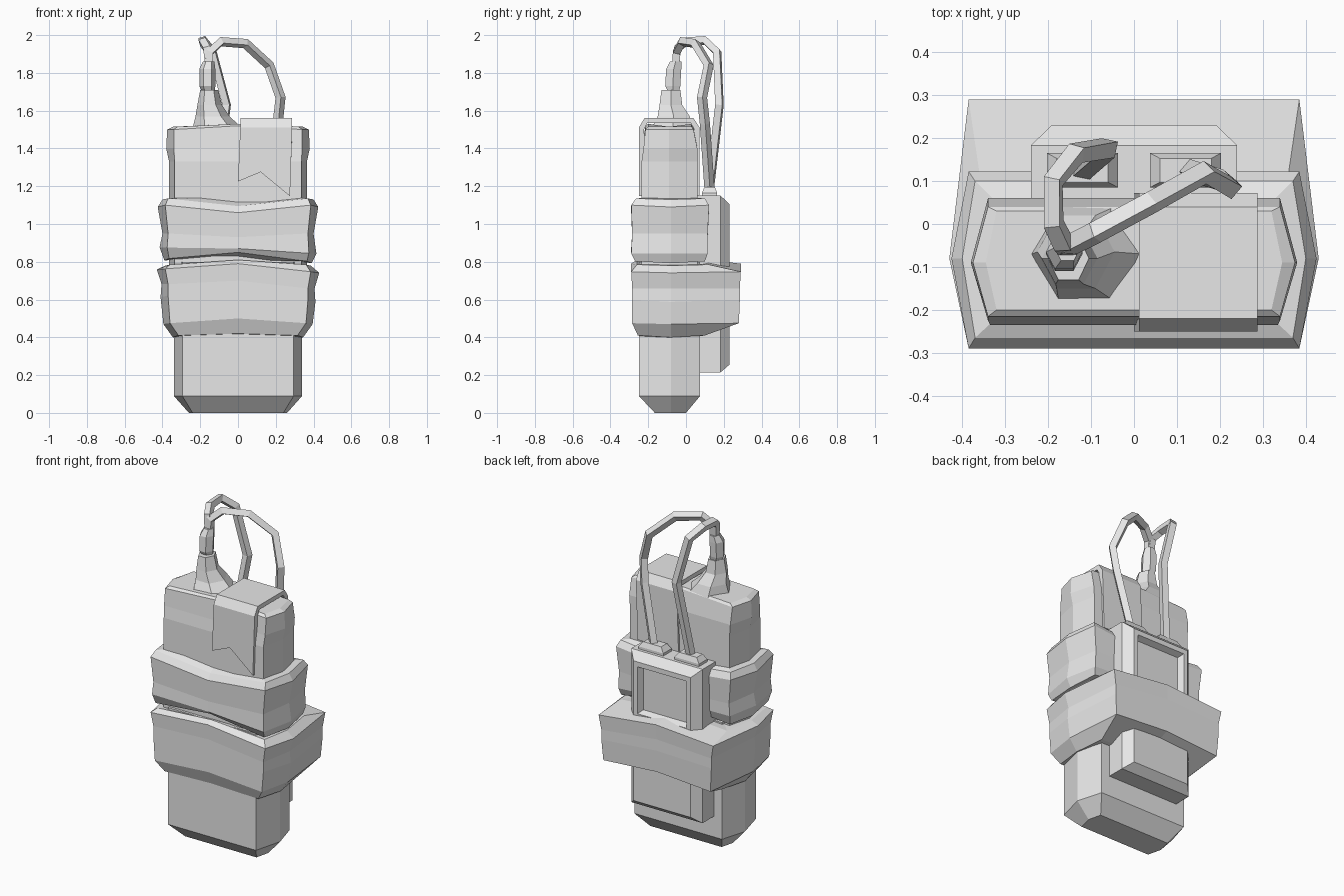
import bpy, bmesh
from mathutils import Vector

cube = bpy.data.objects.get("Cube")
if cube:
    bpy.data.objects.remove(cube, do_unlink=True)

grey = bpy.data.materials.new("plain_grey")
grey.use_nodes = True
grey.diffuse_color = (0.8, 0.8, 0.8, 1)
grey.node_tree.nodes["Principled BSDF"].inputs["Base Color"].default_value = (0.8, 0.8, 0.8, 1)


def finish(name, bm, recalc=True):
    if recalc:
        bmesh.ops.recalc_face_normals(bm, faces=bm.faces)
    mesh = bpy.data.meshes.new(name)
    bm.to_mesh(mesh)
    bm.free()
    mesh.materials.append(grey)
    obj = bpy.data.objects.new(name, mesh)
    bpy.context.scene.collection.objects.link(obj)
    return obj


def loft(name, rings):
    """Skin a stack of equal-length rings and cap both ends."""
    bm = bmesh.new()
    rows = [[bm.verts.new(p) for p in ring] for ring in rings]
    n = len(rows[0])
    for a, b in zip(rows, rows[1:]):
        for i in range(n):
            j = (i + 1) % n
            bm.faces.new((a[i], a[j], b[j], b[i]))
    bm.faces.new(rows[0])
    bm.faces.new(rows[-1])
    return finish(name, bm)


def hull(corner, side, front, back, z, centre=None, flank=None, tilt=0.0, mid=-0.08):
    """Eight-point ring: pointed flanks, with its own height at centre and flanks."""
    centre = z if centre is None else centre
    flank = z if flank is None else flank
    pts = [(-corner, front, z), (0, front, centre), (corner, front, z), (side, mid, flank),
           (corner, back, z), (0, back, centre), (-corner, back, z), (-side, mid, flank)]
    return [(x, y, h + tilt * x) for x, y, h in pts]


def rect(x, y, z0, z1):
    return [(-x, y, z0), (x, y, z0), (x, y, z1), (-x, y, z1)]


def hexagon(x0, x1, y0, y1, z):
    c, q = (y0 + y1) / 2, (x1 - x0) / 4
    return [(x0, c, z), (x0 + q, y0, z), (x1 - q, y0, z),
            (x1, c, z), (x1 - q, y1, z), (x0 + q, y1, z)]


# Main block: lower half with a tapered foot, upper half with a bevelled top
loft("lower_body", [
    hull(0.24, 0.26, -0.165, 0.0, 0.0),
    hull(0.295, 0.34, -0.25, 0.075, 0.09),
    hull(0.295, 0.34, -0.25, 0.075, 0.8)])
loft("upper_body", [
    hull(0.335, 0.365, -0.235, 0.06, 0.7, mid=-0.09),
    hull(0.335, 0.365, -0.235, 0.06, 1.33, mid=-0.09),
    hull(0.34, 0.38, -0.225, 0.06, 1.4, mid=-0.09),
    hull(0.34, 0.375, -0.215, 0.04, 1.5, 1.52, mid=-0.09),
    hull(0.32, 0.345, -0.2, 0.03, 1.515, 1.53, mid=-0.09)])

# Two padded bands wrapped around the block
loft("upper_band", [
    hull(0.27, 0.3, -0.2, 0.03, 0.81),
    hull(0.365, 0.39, -0.27, 0.1, 0.81, 0.85, 0.8, -0.02),
    hull(0.375, 0.415, -0.29, 0.115, 0.86, 0.87, 0.86, -0.04),
    hull(0.37, 0.4, -0.285, 0.115, 0.95, 0.93, 0.95),
    hull(0.385, 0.425, -0.29, 0.122, 1.1, 1.06, 1.09),
    hull(0.37, 0.4, -0.265, 0.1, 1.135, 1.095, 1.13),
    hull(0.3, 0.32, -0.2, 0.03, 1.14)])
loft("lower_band", [
    hull(0.27, 0.3, -0.2, 0.03, 0.4),
    hull(0.315, 0.345, -0.255, 0.1, 0.41, 0.42, 0.4),
    hull(0.36, 0.395, -0.285, 0.28, 0.475, 0.5, 0.47),
    hull(0.37, 0.41, -0.285, 0.285, 0.61, 0.63, 0.6, -0.03),
    hull(0.37, 0.405, -0.285, 0.285, 0.67, 0.7, 0.67, -0.03),
    hull(0.385, 0.43, -0.29, 0.29, 0.755, 0.79, 0.75, -0.02),
    hull(0.36, 0.385, -0.26, 0.12, 0.785, 0.81, 0.78),
    hull(0.27, 0.3, -0.2, 0.03, 0.79)])

# Cloth flap draped over the top, with a ragged front hem
bm = bmesh.new()
rows = []
for x, hem in ((0.0, 1.225), (0.12, 1.275), (0.275, 1.147)):
    path = [(-0.25, hem), (-0.25, 1.51), (-0.22, 1.56), (0.04, 1.56), (0.072, 1.51), (0.072, 1.15)]
    rows.append([bm.verts.new((x + (0.012 if z > 1.5 else 0), y, z)) for y, z in path])
for a, b in zip(rows, rows[1:]):
    for i in range(len(a) - 1):
        bm.faces.new((a[i], b[i], b[i + 1], a[i + 1]))
flap = finish("cloth_flap", bm, recalc=False)
thick = flap.modifiers.new("thickness", "SOLIDIFY")
thick.thickness = 0.03
thick.offset = -1

# Back pack with bevelled rim and recessed panel
loft("back_pack", [
    rect(0.24, 0.04, 0.215, 1.15),
    rect(0.24, 0.183, 0.215, 1.15),
    rect(0.192, 0.23, 0.255, 1.105),
    rect(0.165, 0.23, 0.79, 1.075),
    rect(0.15, 0.195, 0.805, 1.06)])

# Tapered sockets on top of the pack
for side, label in ((-1, "right"), (1, "left")):
    def pad(hx, hy, z):
        return [(side * 0.12 + sx * hx, 0.125 + sy * hy, z)
                for sx, sy in ((-1, -1), (1, -1), (1, 1), (-1, 1))]
    loft(label + "_socket", [pad(0.083, 0.04, 1.14), pad(0.083, 0.04, 1.165), pad(0.06, 0.028, 1.195)])

# Plug on the roof: flared foot, collar and neck
loft("plug_foot", [
    hexagon(-0.24, 0.02, -0.18, 0.04, 1.51),
    hexagon(-0.225, -0.045, -0.15, 0.02, 1.57),
    hexagon(-0.215, -0.085, -0.14, -0.02, 1.63),
    hexagon(-0.2, -0.105, -0.13, -0.03, 1.71)])
loft("plug_collar", [
    hexagon(-0.185, -0.125, -0.09, -0.04, 1.69),
    hexagon(-0.205, -0.12, -0.11, -0.03, 1.73),
    hexagon(-0.205, -0.12, -0.105, -0.025, 1.82),
    hexagon(-0.185, -0.125, -0.085, -0.025, 1.86)])


# Square-section cables from the plug to the sockets
def cable(name, points):
    curve = bpy.data.curves.new(name, "CURVE")
    curve.dimensions = "3D"
    curve.bevel_depth = 0.027
    curve.bevel_resolution = 0
    curve.use_fill_caps = True
    spline = curve.splines.new("POLY")
    spline.points.add(len(points) - 1)
    for point, co in zip(spline.points, points):
        point.co = (*co, 1)
    spline.use_smooth = False
    curve.materials.append(grey)
    obj = bpy.data.objects.new(name, curve)
    bpy.context.scene.collection.objects.link(obj)


cable("long_cable", [
    (-0.155, -0.055, 1.84), (-0.15, -0.05, 1.91), (-0.09, -0.02, 1.965), (0.04, 0.05, 1.955),
    (0.165, 0.12, 1.84), (0.225, 0.085, 1.67), (0.21, 0.1, 1.53), (0.13, 0.125, 1.18)])
cable("short_cable", [
    (-0.155, -0.055, 1.84), (-0.165, -0.045, 1.93), (-0.187, 0.0, 1.965), (-0.188, 0.1, 1.972),
    (-0.135, 0.165, 1.91), (-0.06, 0.177, 1.63), (-0.12, 0.125, 1.18)])
